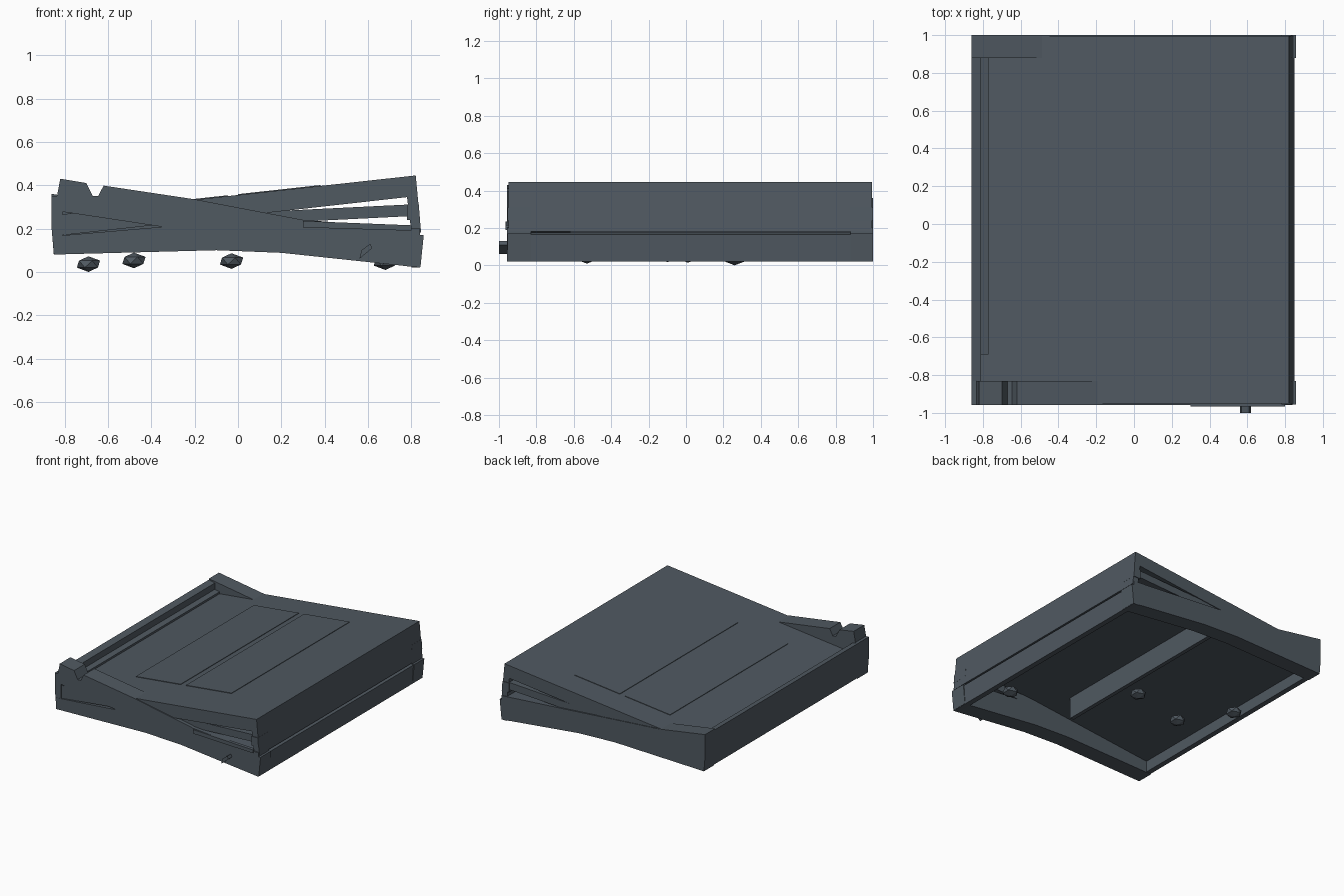
import bpy, bmesh
from mathutils import Vector

slate = bpy.data.materials.new("dark_slate")
slate.diffuse_color = (0.08, 0.1, 0.12, 1)


def finish(name, bm):
    bmesh.ops.recalc_face_normals(bm, faces=bm.faces)
    me = bpy.data.meshes.new(name)
    bm.to_mesh(me)
    bm.free()
    me.materials.append(slate)
    ob = bpy.data.objects.new(name, me)
    bpy.context.collection.objects.link(ob)
    return ob


def extrude(name, pts, y0, y1):
    """Extrude an (x, z) profile from y0 to y1."""
    bm = bmesh.new()
    f = bm.faces.new([bm.verts.new((x, y0, z)) for x, z in pts])
    r = bmesh.ops.extrude_face_region(bm, geom=[f])
    vs = [g for g in r["geom"] if isinstance(g, bmesh.types.BMVert)]
    bmesh.ops.translate(bm, verts=vs, vec=(0, y1 - y0, 0))
    return finish(name, bm)


def top_z(x):
    return 0.445 + (x - 0.82) * 0.11


# Tilted upper lid with its right wall
extrude("top_plate", [(-0.85, top_z(-0.85)), (0.82, 0.445), (0.845, 0.182), (0.8, 0.182),
                      (0.78, 0.345), (0.2, 0.28), (-0.85, 0.165)], -0.95, 0.995)

# Lower edge of the lid, only at the two ends
for end, y0, y1 in (("front", -0.93, -0.83), ("back", 0.88, 0.99)):
    extrude(end + "_lid_edge", [(-0.85, 0.08), (-0.2, 0.105), (0.35, 0.235), (0.81, 0.258),
                                (0.81, 0.312), (0.2, 0.282), (-0.85, 0.19)], y0, y1)

# Two thin panels lying on the tilted top
for side, x0, x1 in (("left", -0.42, -0.045), ("right", 0.0, 0.38)):
    extrude(side + "_top_panel", [(x0, top_z(x0)), (x1, top_z(x1)),
                                  (x1, top_z(x1) + 0.004), (x0, top_z(x0) + 0.004)], -0.62, 0.79)

# Frame tilted the other way: end strips, the front one with a wedge recess
low = [(0.84, 0.2), (0.84, 0.02), (0.2, 0.088), (-0.1, 0.1)]
extrude("front_end_strip", [(-0.86, 0.35), (-0.835, 0.35), (-0.82, 0.43), (-0.7, 0.41),
                            (-0.67, 0.35), (-0.645, 0.35), (-0.62, 0.398), (-0.2, 0.335),
                            (0.3, 0.24)] + low +
        [(-0.85, 0.08), (-0.85, 0.165), (-0.35, 0.208), (-0.86, 0.285)], -0.957, -0.83)
extrude("back_end_strip", [(-0.86, 0.36), (-0.48, 0.3), (0.3, 0.24)] + low +
        [(-0.85, 0.08), (-0.86, 0.2)], 0.88, 1.0)

# Frame side walls
extrude("right_wall", [(0.8, 0.02), (0.84, 0.02), (0.85, 0.165), (0.8, 0.175)], -0.95, 1.0)
extrude("left_wall", [(-0.85, 0.085), (-0.81, 0.085), (-0.81, 0.34), (-0.86, 0.352),
                      (-0.86, 0.2)], -0.955, 1.0)
extrude("left_step", [(-0.82, 0.2), (-0.77, 0.2), (-0.77, 0.285), (-0.82, 0.295)], -0.69, 0.88)

# Blocks on the right corners
for end, y0, y1 in (("front", -0.955, -0.83), ("back", 0.88, 1.0)):
    extrude(end + "_corner_block", [(0.78, 0.24), (0.84, 0.24), (0.834, 0.31), (0.78, 0.31)], y0, y1)
    extrude(end + "_corner_foot", [(0.78, 0.025), (0.842, 0.022), (0.857, 0.17), (0.8, 0.17)], y0, y1)

# Centre fin hanging from the lid
extrude("centre_fin", [(0.03, 0.1), (0.06, 0.1), (0.06, 0.27), (0.03, 0.27)], -0.62, 0.88)

# Front latch and ledge
extrude("front_latch", [(0.56, 0.06), (0.62, 0.11), (0.61, 0.13), (0.57, 0.1)], -1.0, -0.94)
extrude("front_ledge", [(0.3, 0.205), (0.8, 0.19), (0.8, 0.215), (0.3, 0.235)], -0.965, -0.94)

# Faceted studs underneath
for i, (x, y, z) in enumerate([(-0.69, 0.26, 0.036), (-0.48, -0.1, 0.053),
                               (-0.03, 0.01, 0.05), (0.68, -0.53, 0.045)]):
    bm = bmesh.new()
    bmesh.ops.create_icosphere(bm, subdivisions=1, radius=1)
    for v in bm.verts:
        v.co = Vector((x + v.co.x * 0.06, y + v.co.y * 0.06, z + v.co.z * 0.036))
    finish("stud_%d" % (i + 1), bm)
